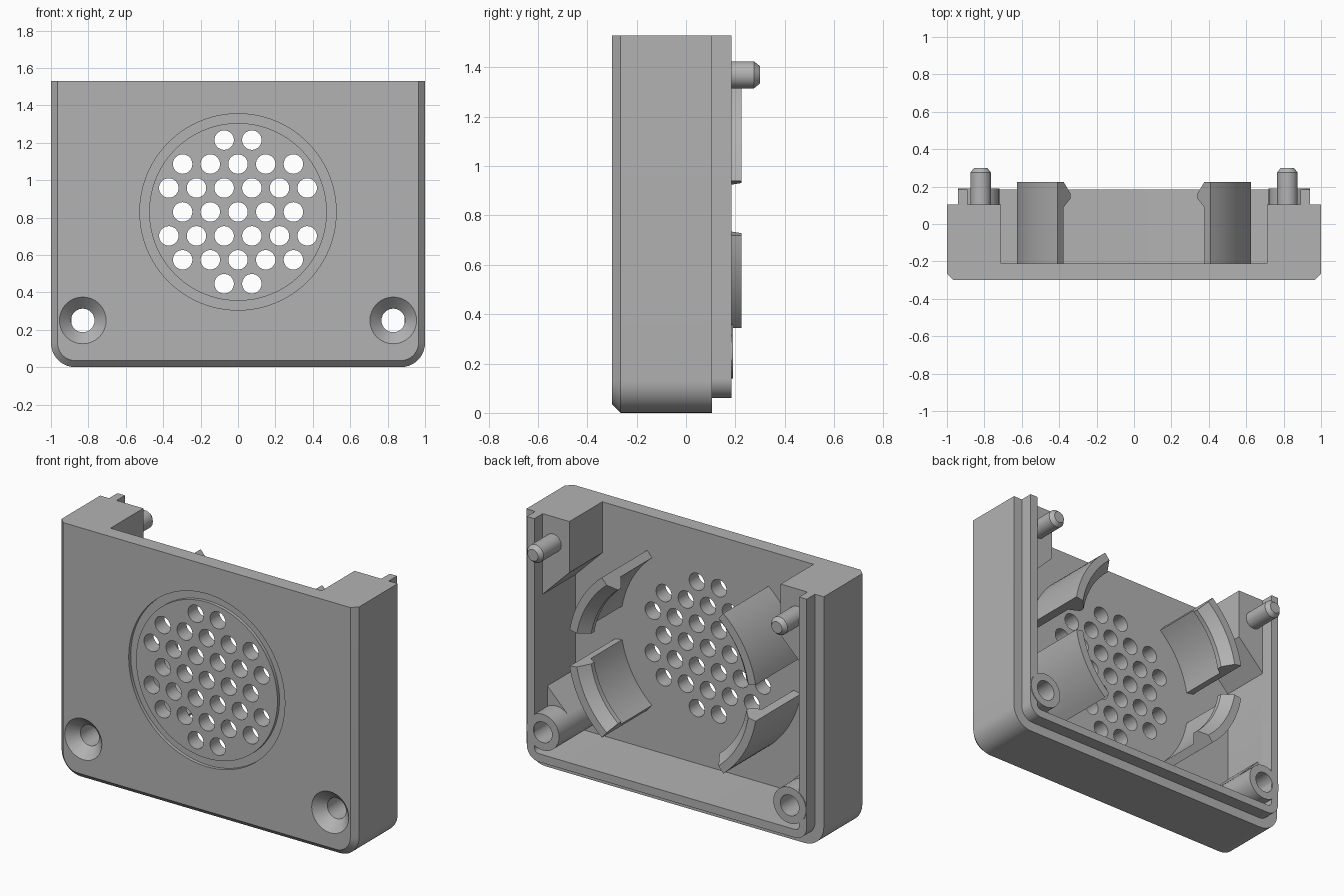
import bpy, bmesh
from math import sin, cos, pi, radians

if "Cube" in bpy.data.objects:
    bpy.data.objects.remove(bpy.data.objects["Cube"])

grey = bpy.data.materials.new("plain_grey")
grey.use_nodes = True
grey.diffuse_color = (0.45, 0.45, 0.45, 1)
grey.node_tree.nodes["Principled BSDF"].inputs["Base Color"].default_value = (0.45, 0.45, 0.45, 1)
parts = []

FRONT, FLOOR, RIM, LIP = -0.30, -0.21, 0.105, 0.185
TOP, WALL, MID = 1.53, 0.89, 0.83


def solid(name, *bodies):
    """Each body is a list of matching point loops, skinned and capped."""
    bm = bmesh.new()
    for loops in bodies:
        rows = [[bm.verts.new(p) for p in loop] for loop in loops]
        n = len(rows[0])
        for a, b in zip(rows, rows[1:]):
            for i in range(n):
                j = (i + 1) % n
                bm.faces.new((a[i], a[j], b[j], b[i]))
        bm.faces.new(rows[0])
        bm.faces.new(rows[-1])
    bmesh.ops.recalc_face_normals(bm, faces=bm.faces)
    mesh = bpy.data.meshes.new(name)
    bm.to_mesh(mesh)
    bm.free()
    mesh.materials.append(grey)
    ob = bpy.data.objects.new(name, mesh)
    bpy.context.collection.objects.link(ob)
    parts.append(ob)
    return ob


def at(y, outline):
    return [(x, y, z) for x, z in outline]


def rod(x, z, *rings, n=32):
    """Round body along y from (y, radius) rings."""
    turn = [2 * pi * i / n for i in range(n)]
    return [[(x + r * cos(t), y, z + r * sin(t)) for t in turn] for y, r in rings]


def tray(w, bottom, top, r):
    """Outline with square top and rounded bottom corners."""
    arc = [radians(90 * i / 10) for i in range(11)]
    half = [(w, top)] + [(w - r + r * cos(t), bottom + r - r * sin(t)) for t in arc]
    return half + [(-x, z) for x, z in reversed(half)]


def cut(target, cutter):
    mod = target.modifiers.new("cut", "BOOLEAN")
    mod.operation, mod.solver, mod.object = "DIFFERENCE", "EXACT", cutter
    graph = bpy.context.evaluated_depsgraph_get()
    mesh = bpy.data.meshes.new_from_object(target.evaluated_get(graph))
    target.modifiers.clear()
    target.data = mesh


def discard(ob):
    parts.remove(ob)
    bpy.data.objects.remove(ob)


# Outer shell with chamfered front edges
c = 0.035
outer = tray(1, 0, TOP, 0.13)
shell = solid("shell", [at(FRONT, tray(1 - c, c, TOP, 0.13 - c)), at(FRONT + c, outer), at(RIM, outer)])

# Cavity, narrowed near the top to leave two corner blocks with sloped undersides
inner = tray(WALL, 0.11, 1.04, 0.03)
inner = [(0.71, 2), (0.71, 1.22)] + inner + [(-0.71, 1.22), (-0.71, 2)]
cavity = solid("cavity_cutter", [at(FLOOR, inner), at(0.4, inner)])

# Hexagonal pattern of grille holes
holes = []
for row in range(-3, 4):
    for col in range(-3, 4):
        x, z = (col + 0.5 * (row % 2)) * 0.148, row * 0.128
        if x * x + z * z < 0.42 ** 2:
            holes.append(rod(x, MID + z, (-0.4, 0.052), (0, 0.052)))
grille = solid("grille_cutter", *holes)

# Ring groove around the grille
groove = solid("groove_cutter", rod(0, MID, (-0.35, 0.525), (FRONT + 0.02, 0.525), n=96))
core = solid("groove_core", rod(0, MID, (-0.4, 0.475), (0, 0.475), n=96))
cut(groove, core)

# Countersunk screw holes
screws = solid("screw_cutter", *[
    rod(s * 0.83, 0.25, (FRONT - 0.01, 0.135), (FRONT + 0.062, 0.063), (0.4, 0.063)) for s in (-1, 1)])
for tool in (cavity, grille, groove, screws):
    cut(shell, tool)

# Raised lip inside the rim
ring = tray(0.94, 0.06, TOP, 0.08) + tray(WALL, 0.11, TOP, 0.03)[::-1]
solid("lip", [at(RIM - 0.005, ring), at(LIP, ring)])

for side, s in (("left", 1), ("right", -1)):
    # Screw boss and its sloped web to the wall
    boss = solid(side + "_screw_boss", rod(s * 0.83, 0.25, (FLOOR - 0.01, 0.11), (0.19, 0.11)))
    cut(boss, screws)
    web = [(s * 0.752, 0.328), (s * 0.9, 0.476), (s * 0.9, 0.34)]
    solid(side + "_boss_web", [at(FLOOR - 0.01, web), at(0.06, web)])
    # Locating pin on the corner block
    solid(side + "_pin", rod(s * 0.82, 1.37, (0.09, 0.055), (0.275, 0.055), (0.3, 0.035)))
    # Curved snap clips with a hooked edge
    hook = [(0.635, FLOOR - 0.01), (0.635, 0.225), (0.585, 0.225), (0.53, 0.165),
            (0.53, 0.135), (0.585, 0.09), (0.585, FLOOR - 0.01)]
    for level, v in (("upper", 1), ("lower", -1)):
        sweep = [radians(10 + 40 * i / 12) for i in range(13)]
        solid(f"{side}_{level}_clip",
              [[(s * r * cos(t), y, MID + v * r * sin(t)) for r, y in hook] for t in sweep])

for tool in (cavity, grille, groove, core, screws):
    discard(tool)

# Smooth the round surfaces and keep edges sharp
bpy.ops.object.select_all(action="DESELECT")
for ob in parts:
    ob.select_set(True)
bpy.context.view_layer.objects.active = shell
bpy.ops.object.shade_smooth_by_angle(angle=radians(30))
